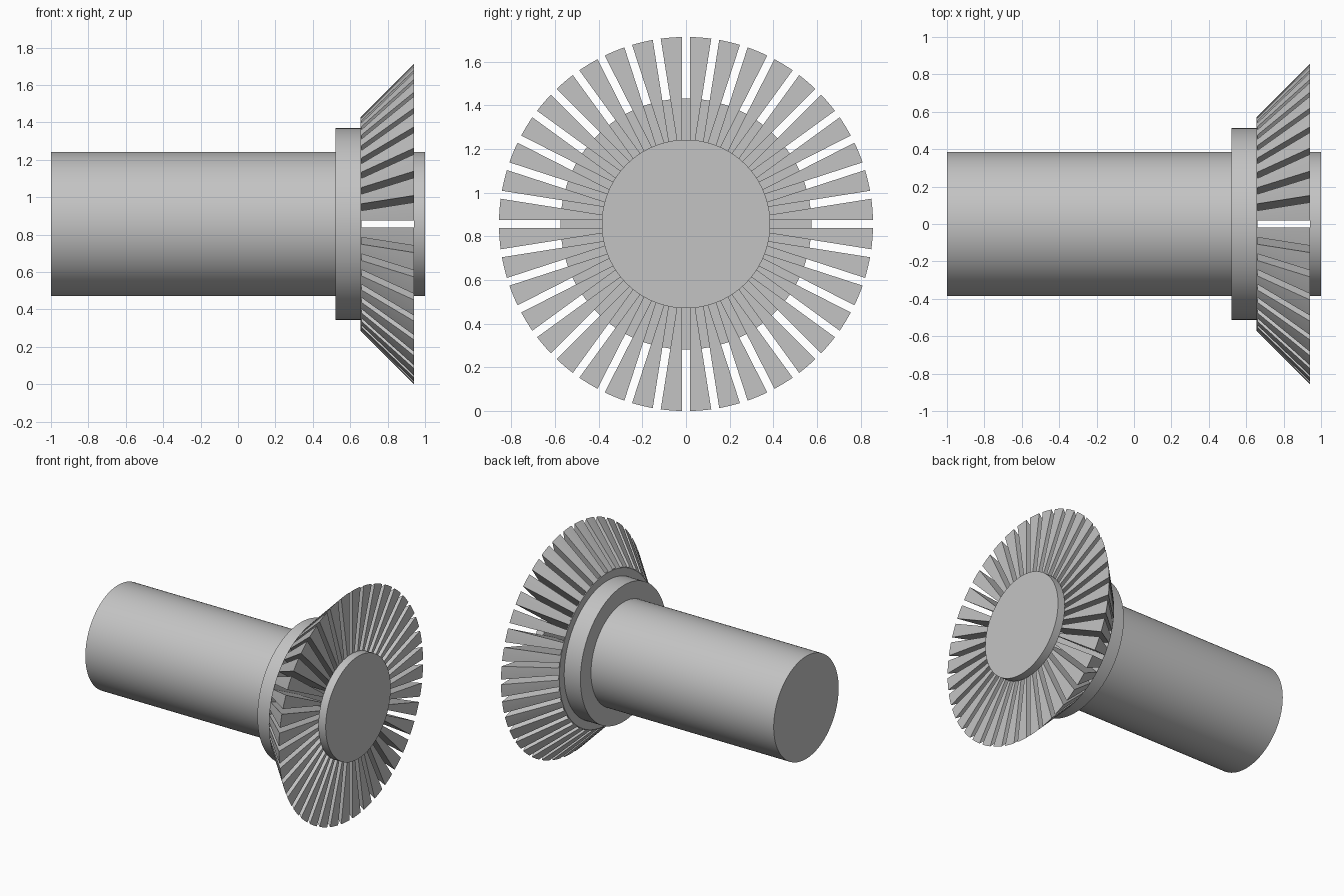
import bpy, bmesh, math

AXIS_Z = 0.857          # height of the shaft axis
SHAFT_R = 0.386
TEETH = 40
SLOT_HALF = 0.0185      # half the width of a slot
BACK_X, FRONT_X = 0.66, 0.94
BACK_R, FRONT_R = 0.575, 0.857

if "Cube" in bpy.data.objects:
    bpy.data.objects.remove(bpy.data.objects["Cube"], do_unlink=True)

steel = bpy.data.materials.new("grey steel")
steel.use_nodes = True
colour = (0.55, 0.55, 0.55, 1)
steel.diffuse_color = colour
steel.node_tree.nodes["Principled BSDF"].inputs["Base Color"].default_value = colour


def finish(name, bm):
    bmesh.ops.recalc_face_normals(bm, faces=bm.faces)
    mesh = bpy.data.meshes.new(name)
    bm.to_mesh(mesh)
    bm.free()
    obj = bpy.data.objects.new(name, mesh)
    obj.location.z = AXIS_Z
    mesh.materials.append(steel)
    bpy.context.collection.objects.link(obj)
    bpy.ops.object.select_all(action='DESELECT')
    obj.select_set(True)
    bpy.context.view_layer.objects.active = obj
    bpy.ops.object.shade_smooth_by_angle(angle=math.radians(25))
    return obj


def ring(bm, x, points):
    """Vertices at (radius, angle) pairs in the plane of the given x."""
    return [bm.verts.new((x, r * math.cos(a), r * math.sin(a))) for r, a in points]


def loft(bm, rings):
    """Skin between successive rings and close both ends."""
    for a, b in zip(rings, rings[1:]):
        n = len(a)
        for i in range(n):
            j = (i + 1) % n
            bm.faces.new((a[i], a[j], b[j], b[i]))
    bm.faces.new(rings[0])
    bm.faces.new(rings[-1])


def turned(name, profile, sides=120):
    bm = bmesh.new()
    loft(bm, [ring(bm, x, [(r, math.tau * i / sides) for i in range(sides)])
              for x, r in profile])
    return finish(name, bm)


# Shaft with its collar and the thin plate behind the teeth
turned("shaft_and_collar", [
    (-1, SHAFT_R), (0.52, SHAFT_R), (0.52, 0.512), (0.655, 0.512),
    (0.655, 0.57), (BACK_X, BACK_R)])

# Short shaft end in front of the teeth
turned("shaft_end", [(FRONT_X, SHAFT_R), (1, SHAFT_R)])

# Bevel teeth: wedges separated by parallel-sided slots through the axis
pitch = math.tau / TEETH
apex = SLOT_HALF / math.sin(pitch / 2)


def wedge(centre, radius, steps=4):
    half = pitch / 2 - math.asin(SLOT_HALF / radius)
    arc = [(radius, centre + half * (2 * i / steps - 1)) for i in range(steps + 1)]
    return [(apex, centre)] + arc


bm = bmesh.new()
for k in range(TEETH):
    centre = (k + 0.5) * pitch
    loft(bm, [ring(bm, BACK_X, wedge(centre, BACK_R)),
              ring(bm, FRONT_X, wedge(centre, FRONT_R))])
finish("bevel_teeth", bm)
